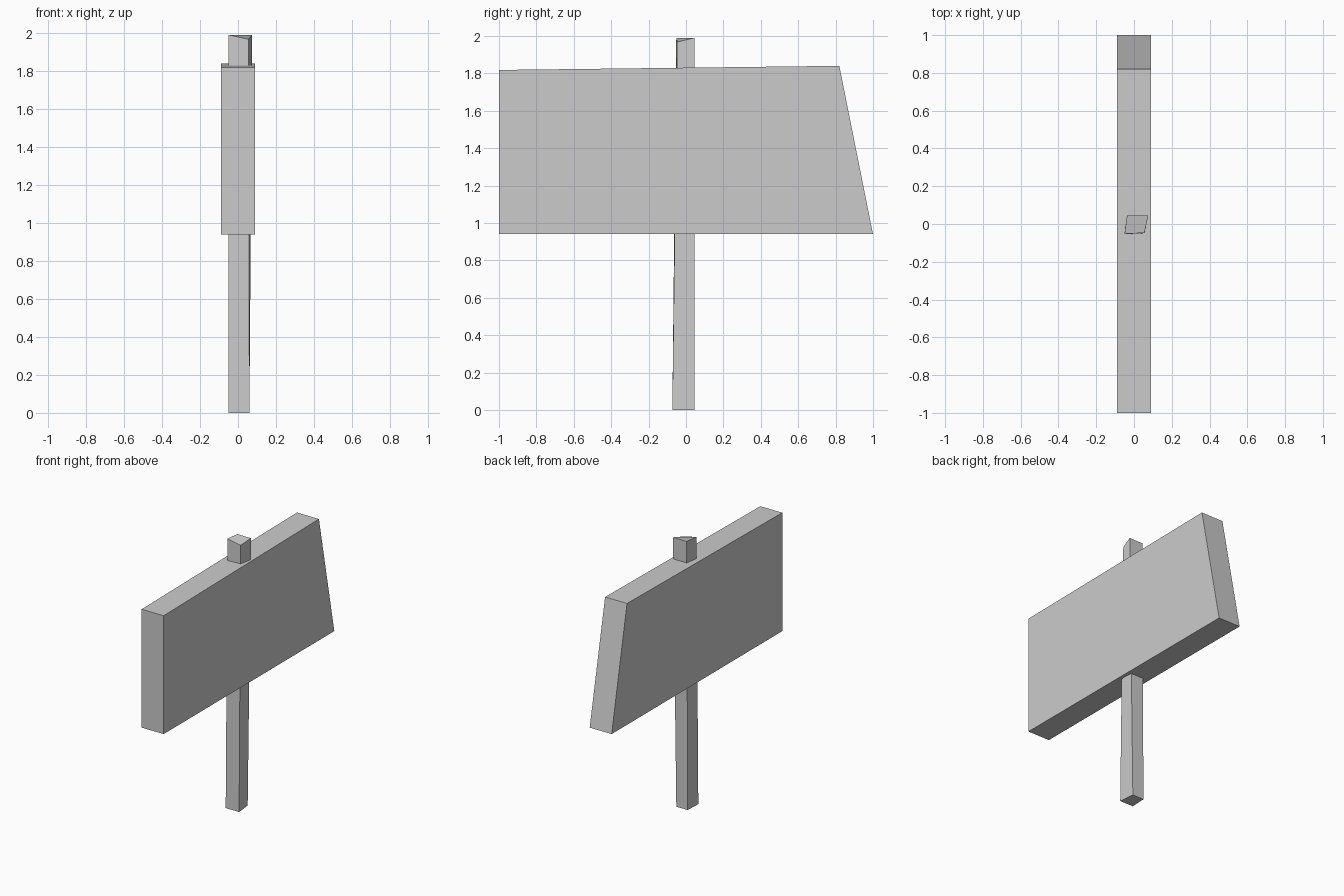
import bpy

if "Cube" in bpy.data.objects:
    bpy.data.objects.remove(bpy.data.objects["Cube"])

# Flat-shaded solid lofted between two matching four-point rings
def loft(name, ring_a, ring_b):
    n = len(ring_a)
    faces = [tuple(reversed(range(n))), tuple(range(n, 2 * n))]
    faces += [(i, (i + 1) % n, n + (i + 1) % n, n + i) for i in range(n)]
    mesh = bpy.data.meshes.new(name)
    mesh.from_pydata(list(ring_a) + list(ring_b), [], faces)
    mesh.update()
    obj = bpy.data.objects.new(name, mesh)
    bpy.context.collection.objects.link(obj)
    return obj

# Sign board: slanted side profile extruded across x
profile = [(-1.0, 0.94), (1.0, 0.94), (0.82, 1.84), (-1.0, 1.818)]
loft("sign_board",
     [(-0.09, y, z) for y, z in profile],
     [(0.09, y, z) for y, z in profile])

# Post: slightly irregular hand-hewn stake running through the board
loft("post",
     [(-0.05, -0.073, 0), (0.06, -0.073, 0), (0.048, 0.045, 0), (-0.045, 0.045, 0)],
     [(-0.05, -0.052, 1.99), (0.055, -0.047, 1.967), (0.075, 0.045, 1.99), (-0.037, 0.045, 1.99)])
